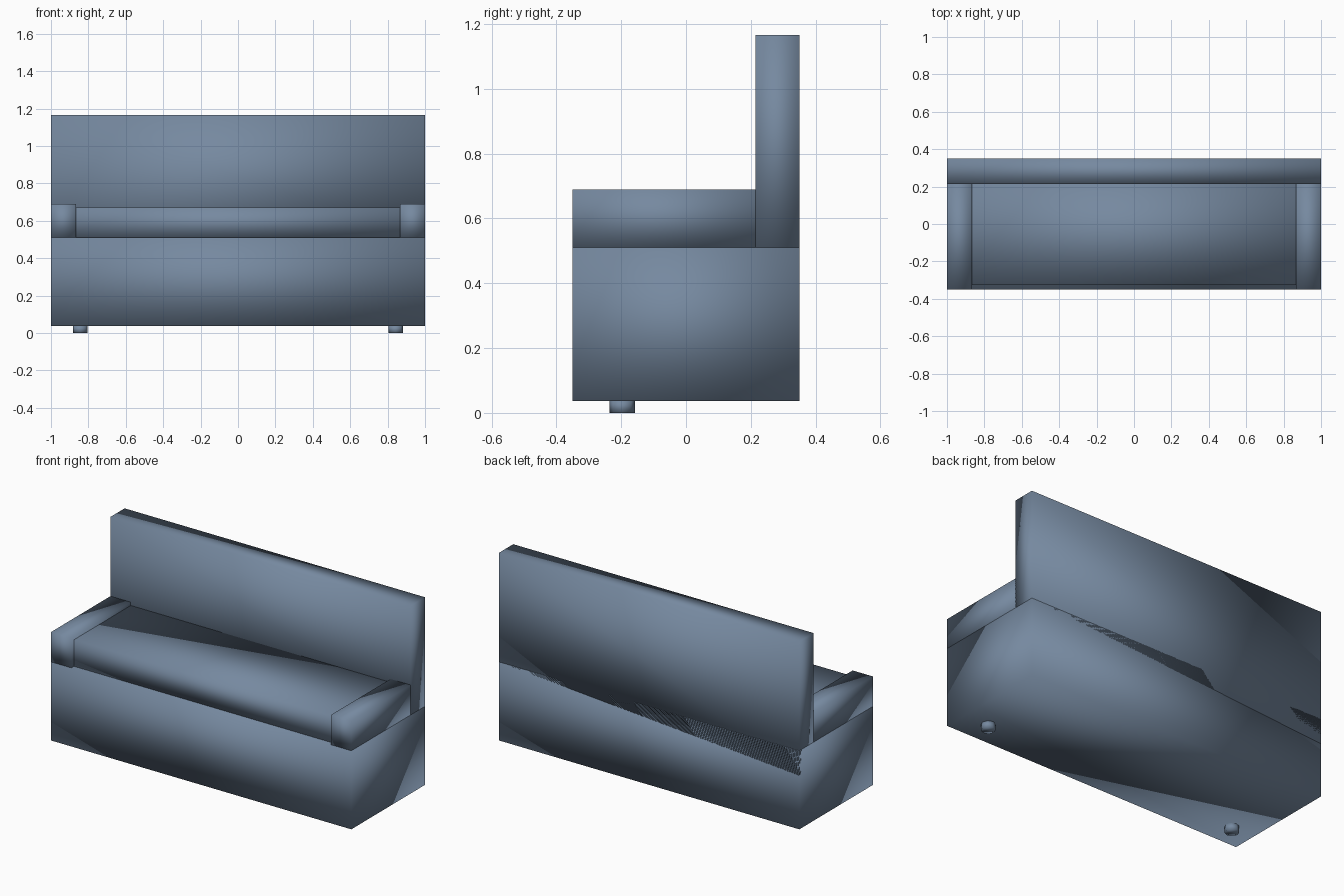
import bpy
import bmesh

cube = bpy.data.objects.get("Cube")
if cube:
    bpy.data.objects.remove(cube, do_unlink=True)

# Single upholstery colour
fabric = bpy.data.materials.new("slate_blue_fabric")
fabric.use_nodes = True
colour = (0.18, 0.25, 0.35, 1)
fabric.diffuse_color = colour
fabric.node_tree.nodes["Principled BSDF"].inputs["Base Color"].default_value = colour


def add_part(name, bm):
    """Turn a bmesh into a softly shaded object."""
    bmesh.ops.recalc_face_normals(bm, faces=bm.faces)
    for face in bm.faces:
        face.smooth = True
    mesh = bpy.data.meshes.new(name)
    bm.to_mesh(mesh)
    bm.free()
    mesh.materials.append(fabric)
    obj = bpy.data.objects.new(name, mesh)
    bpy.context.collection.objects.link(obj)
    return obj


def add_box(name, low, high, drop=0):
    """Box between two corners; drop lowers the underside at the -x end."""
    bm = bmesh.new()
    bmesh.ops.create_cube(bm, size=1)
    for v in bm.verts:
        end_drop = drop if v.co.x < 0 and v.co.z < 0 else 0
        v.co = [a + (b - a) * (c + 0.5) for a, b, c in zip(low, high, v.co)]
        v.co.z -= end_drop
    return add_part(name, bm)


def add_foot(name, x):
    bm = bmesh.new()
    bmesh.ops.create_cone(bm, cap_ends=True, segments=8,
                          radius1=0.039, radius2=0.039, depth=0.04)
    bmesh.ops.translate(bm, verts=bm.verts, vec=(x, -0.197, 0.02))
    return add_part(name, bm)


# Body, cushion and backrest
add_box("base", (-1, -0.35, 0.037), (1, 0.35, 0.51))
add_box("seat_cushion", (-0.865, -0.325, 0.51), (0.865, 0.215, 0.67))
add_box("backrest", (-1, 0.215, 0.51), (1, 0.35, 1.167), drop=0.15)

# Mirrored arms and front feet
for side, sign in (("left", 1), ("right", -1)):
    inner, outer = sorted((0.865 * sign, sign))
    add_box(side + "_arm", (inner, -0.35, 0.51), (outer, 0.22, 0.69))
    add_foot(side + "_front_foot", 0.843 * sign)
